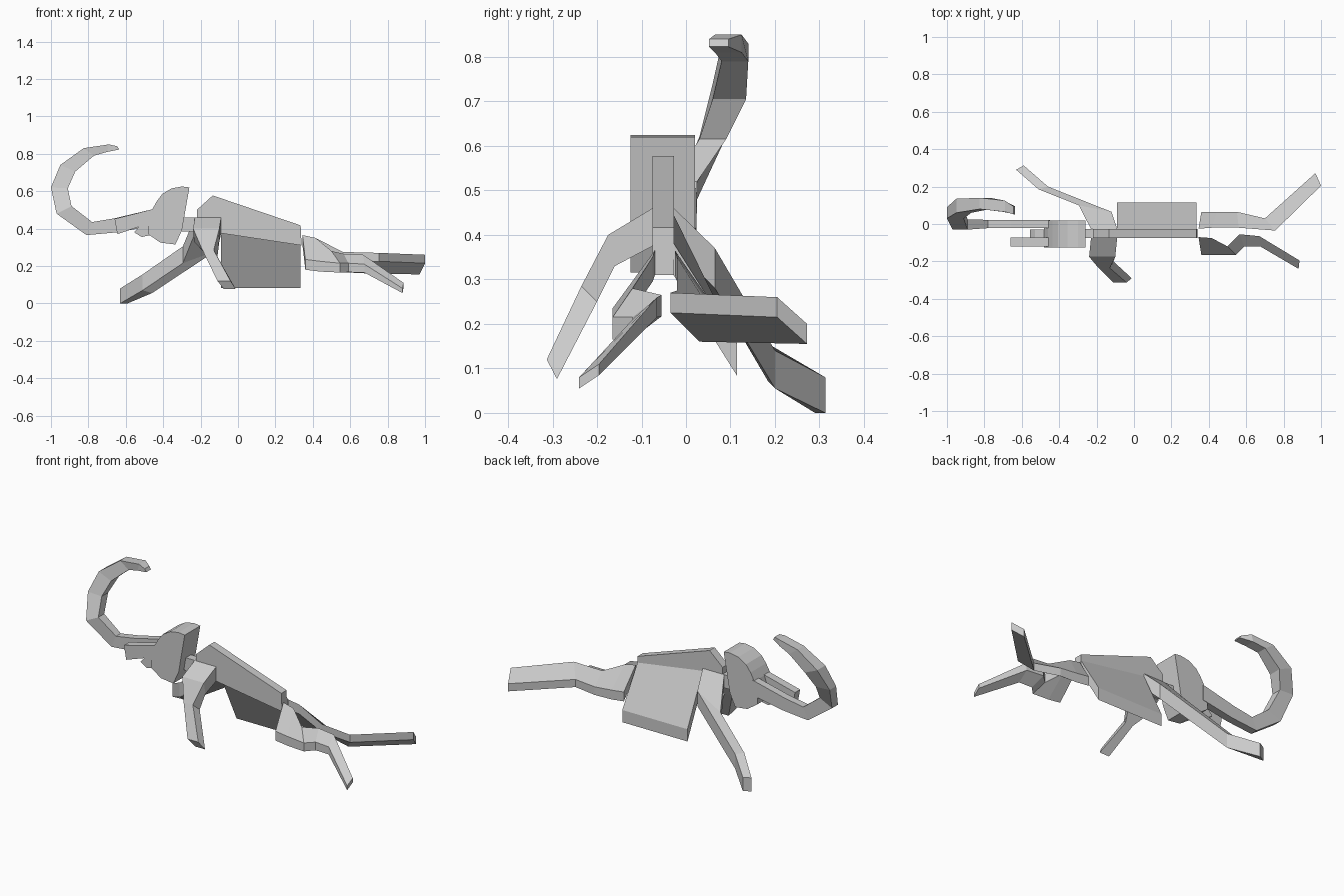
import bpy, bmesh


def finish(bm, name):
    bmesh.ops.recalc_face_normals(bm, faces=bm.faces)
    me = bpy.data.meshes.new(name)
    bm.to_mesh(me)
    bm.free()
    ob = bpy.data.objects.new(name, me)
    bpy.context.collection.objects.link(ob)
    return ob


def loft(name, sections):
    """Bridge successive rings of equal point count and cap both ends."""
    bm = bmesh.new()
    rings = [[bm.verts.new(p) for p in s] for s in sections]
    n = len(rings[0])
    for r, s in zip(rings, rings[1:]):
        for i in range(n):
            j = (i + 1) % n
            bm.faces.new((r[i], r[j], s[j], s[i]))
    bm.faces.new(rings[0])
    bm.faces.new(rings[-1])
    return finish(bm, name)


def plate(name, outline, y0, y1):
    """Side outline (x, z) extruded between two y planes."""
    return loft(name, [[(x, y, z) for x, z in outline] for y in (y0, y1)])


def limb(name, edges, depth):
    """Strip between two edges (a, b), given vertical depth per section."""
    def down(p, d):
        return (p[0], p[1], p[2] - d)
    return loft(name, [[a, b, down(b, d), down(a, d)]
                       for (a, b), d in zip(edges, depth)])


# head with rounded crown
plate("head", [(-0.26, 0.62), (-0.30, 0.625), (-0.355, 0.615), (-0.405, 0.585),
               (-0.435, 0.545), (-0.46, 0.50), (-0.49, 0.49), (-0.55, 0.38),
               (-0.515, 0.36), (-0.48, 0.37), (-0.415, 0.325), (-0.335, 0.315),
               (-0.30, 0.39)][:6] +
      [(-0.48, 0.44), (-0.48, 0.37), (-0.415, 0.325), (-0.335, 0.315), (-0.30, 0.39)],
      -0.125, 0.02)
# lower jaw and tusk
plate("jaw", [(-0.47, 0.43), (-0.53, 0.41), (-0.555, 0.38), (-0.515, 0.355), (-0.47, 0.365)],
      -0.115, -0.03)
plate("tusk", [(-0.45, 0.505), (-0.66, 0.452), (-0.645, 0.37), (-0.53, 0.41), (-0.45, 0.415)],
      -0.12, -0.073)

# trunk: inner (x, z), outer (x, z), y range
trunk = [
    ((-0.45, 0.505), (-0.45, 0.415), -0.022, 0.022),
    ((-0.66, 0.455), (-0.645, 0.38), -0.022, 0.022),
    ((-0.78, 0.435), (-0.81, 0.365), -0.022, 0.022),
    ((-0.89, 0.52), (-0.97, 0.48), -0.03, 0.025),
    ((-0.91, 0.615), (-1.0, 0.62), 0.03, 0.09),
    ((-0.87, 0.705), (-0.95, 0.74), 0.06, 0.135),
    ((-0.77, 0.79), (-0.825, 0.83), 0.08, 0.14),
    ((-0.70, 0.81), (-0.69, 0.85), 0.065, 0.125),
    ((-0.635, 0.823), (-0.645, 0.84), 0.052, 0.095),
]
loft("trunk", [[(i[0], y0, i[1]), (i[0], y1, i[1]), (o[0], y1, o[1]), (o[0], y0, o[1])]
               for i, o, y0, y1 in trunk])

# spine plate with neck
plate("spine", [(-0.30, 0.46), (-0.22, 0.46), (-0.22, 0.50), (-0.135, 0.577),
                (0.335, 0.417), (0.34, 0.31), (-0.09, 0.375), (-0.30, 0.385)],
      -0.075, -0.027)

# side flap hanging on the far side
limb("side_flap", [((-0.09, -0.03, 0.45), (-0.09, 0.115, 0.155)),
                   ((0.335, -0.03, 0.385), (0.335, 0.115, 0.155))], [0.072, 0.072])

# front legs
limb("front_leg_far", [((-0.23, -0.027, 0.46), (-0.09, -0.027, 0.46)),
                       ((-0.295, 0.10, 0.305), (-0.12, 0.065, 0.37)),
                       ((-0.51, 0.185, 0.155), (-0.46, 0.20, 0.14)),
                       ((-0.63, 0.29, 0.08), (-0.59, 0.313, 0.08))],
     [0.085, 0.09, 0.085, 0.08])
loft("front_leg_near", [
    [(-0.23, -0.075, 0.46), (-0.09, -0.075, 0.46), (-0.09, -0.075, 0.375), (-0.23, -0.075, 0.375)],
    [(-0.24, -0.175, 0.40), (-0.10, -0.175, 0.40), (-0.10, -0.16, 0.33), (-0.235, -0.16, 0.33)],
    [(-0.19, -0.235, 0.285), (-0.13, -0.235, 0.285), (-0.11, -0.20, 0.25), (-0.16, -0.20, 0.25)],
    [(-0.11, -0.313, 0.12), (-0.04, -0.313, 0.12), (-0.012, -0.29, 0.076), (-0.075, -0.29, 0.076)]])

# hind legs: inner and outer edge along the length
limb("hind_leg_near", [((0.345, -0.07, 0.365), (0.36, -0.165, 0.235)),
                       ((0.415, -0.075, 0.35), (0.44, -0.165, 0.225)),
                       ((0.50, -0.12, 0.28), (0.545, -0.165, 0.215)),
                       ((0.565, -0.055, 0.265), (0.59, -0.12, 0.215)),
                       ((0.67, -0.065, 0.26), (0.675, -0.12, 0.21)),
                       ((0.885, -0.195, 0.11), (0.88, -0.24, 0.08))],
     [0.055, 0.055, 0.05, 0.048, 0.045, 0.025])
limb("hind_leg_far", [((0.345, -0.025, 0.365), (0.36, 0.065, 0.235)),
                      ((0.415, -0.02, 0.35), (0.44, 0.065, 0.225)),
                      ((0.56, -0.02, 0.275), (0.55, 0.065, 0.215)),
                      ((0.755, -0.035, 0.27), (0.70, 0.03, 0.205)),
                      ((1.0, 0.205, 0.26), (0.97, 0.272, 0.20))],
     [0.055, 0.055, 0.048, 0.045, 0.045])
